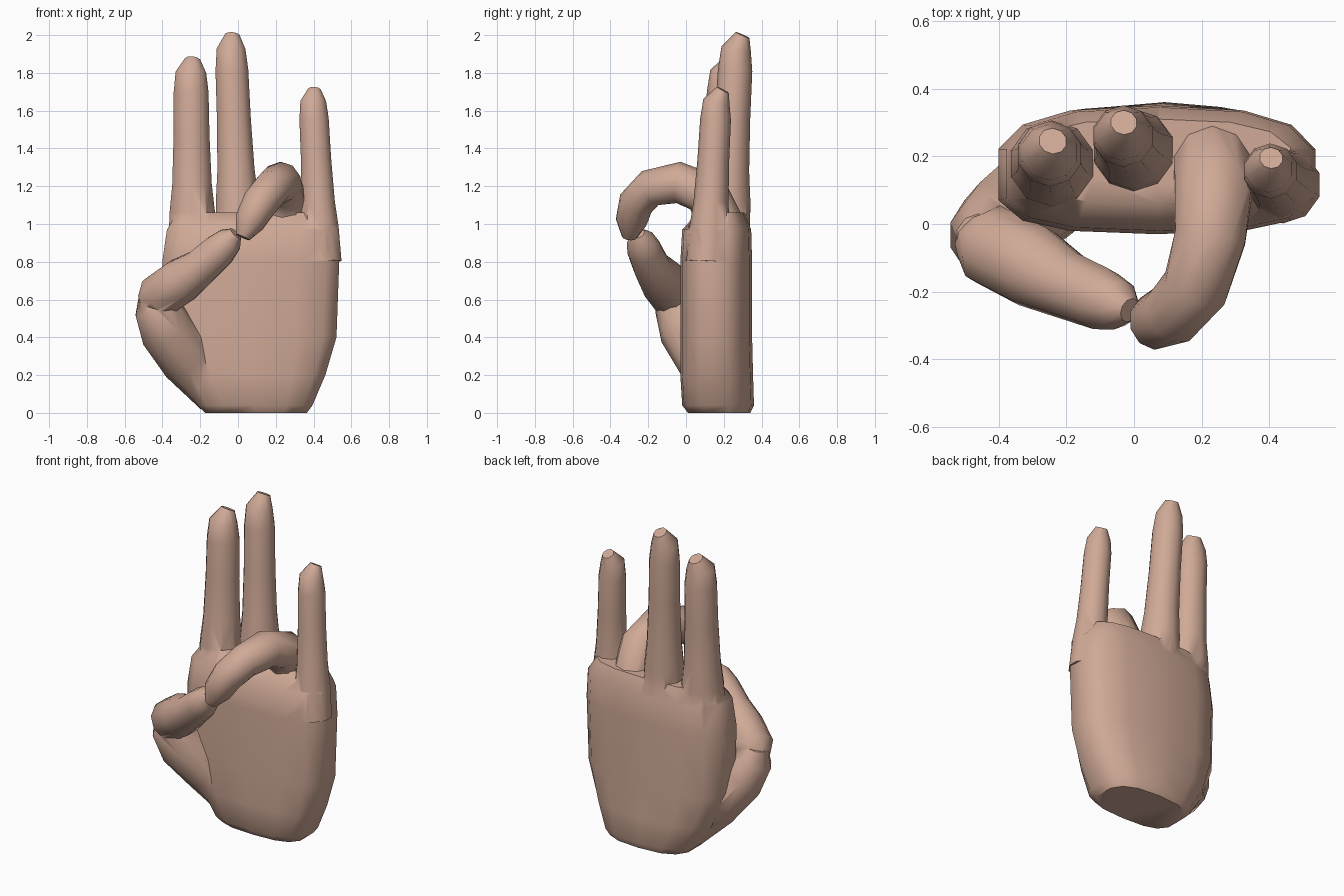
import bpy, bmesh, math
from mathutils import Vector

if "Cube" in bpy.data.objects:
    bpy.data.objects.remove(bpy.data.objects["Cube"])

skin = bpy.data.materials.new("skin")
skin.diffuse_color = (0.63, 0.40, 0.31, 1)
skin.use_nodes = True
skin.node_tree.nodes["Principled BSDF"].inputs["Base Color"].default_value = skin.diffuse_color


def loft(name, rings):
    """Skin a closed solid through rings with equal point counts."""
    bm = bmesh.new()
    loops = [[bm.verts.new(p) for p in ring] for ring in rings]
    n = len(loops[0])
    for lo, hi in zip(loops, loops[1:]):
        for i in range(n):
            j = (i + 1) % n
            bm.faces.new((lo[i], lo[j], hi[j], hi[i]))
    bm.faces.new(loops[0][::-1])
    bm.faces.new(loops[-1])
    bmesh.ops.triangulate(bm, faces=bm.faces[:])
    bmesh.ops.recalc_face_normals(bm, faces=bm.faces[:])
    me = bpy.data.meshes.new(name)
    bm.to_mesh(me)
    bm.free()
    ob = bpy.data.objects.new(name, me)
    bpy.context.collection.objects.link(ob)
    me.materials.append(skin)
    return ob


def digit(name, stations, hint=(1, 0, 0), sides=10):
    """Tube through (point, radius) stations."""
    pts = [Vector(p) for p, r in stations]
    rings = []
    for i, (p, r) in enumerate(stations):
        t = (pts[min(i + 1, len(pts) - 1)] - pts[max(i - 1, 0)]).normalized()
        nor = t.cross(Vector(hint)).normalized()
        side = nor.cross(t)
        angles = [2 * math.pi * (k + 0.5) / sides for k in range(sides)]
        rings.append([pts[i] + (side * math.cos(a) + nor * math.sin(a)) * r for a in angles])
    return loft(name, rings)


def straight_finger(name, base, tip, radius):
    """Finger from the palm to its tip: flared root, slim shaft, rounded tip."""
    a, b = Vector(base), Vector(tip)
    taper = ((0, 1.35), (.2, 1.27), (.35, 1.1), (.6, 1), (.83, .97), (.93, .85))
    stations = [(a.lerp(b, t), radius * s) for t, s in taper]
    # the pad curves back towards the nail
    stations.append((b + Vector((.01, .03, 0)), radius * .42))
    return digit(name, stations)


# palm: one rounded cross-section, fuller at the back, scaled to each level
def palm_ring(z, left, right, front, back, count=14):
    ring = []
    for k in range(count):
        a = 2 * math.pi * (k + 0.5) / count
        c, s = math.cos(a), math.sin(a)
        power = .75 if s > 0 else .5
        u = math.copysign(abs(c) ** .75, c)
        v = math.copysign(abs(s) ** power, s)
        ring.append(((left + right) / 2 + u * (right - left) / 2,
                     (front + back) / 2 + v * (back - front) / 2, z))
    return ring


palm = loft("hand", [palm_ring(*level) for level in (
    (0, -.18, .37, .01, .34),
    (.04, -.22, .4, -.02, .36),
    (.2, -.33, .47, -.03, .355),
    (.4, -.4, .53, -.03, .35),
    (.8, -.41, .545, -.03, .35),
    (.97, -.385, .535, -.02, .345),
    (1.06, -.33, .47, .06, .31))])

parts = [
    straight_finger("index_finger", (-.24, .17, .85), (-.25, .215, 1.87), .1),
    straight_finger("middle_finger", (.005, .21, .9), (-.04, .27, 2), .094),
    straight_finger("little_finger", (.44, .115, .8), (.395, .165, 1.71), .084),
]

# ring finger curls forward to meet the thumb
parts.append(digit("ring_finger", [
    ((.23, .21, .95), .12), ((.235, .11, 1.16), .12), ((.225, -.04, 1.22), .11),
    ((.18, -.19, 1.19), .1), ((.115, -.265, 1.11), .095),
    ((.06, -.29, 1.01), .083), ((.025, -.3, .93), .04)]))

# thumb root swells out of the wrist
parts.append(digit("thumb_root", [
    ((-.12, .15, .08), .1), ((-.26, .1, .28), .15), ((-.38, 0, .44), .145),
    ((-.43, -.04, .56), .125), ((-.46, -.04, .65), .07)]))
parts.append(digit("thumb", [
    ((-.49, -.04, .57), .065), ((-.43, -.06, .61), .122), ((-.3, -.125, .7), .125),
    ((-.2, -.18, .77), .102), ((-.1, -.22, .86), .094), ((-.045, -.24, .915), .075),
    ((-.012, -.255, .95), .037)], hint=(.6, 0, -.8)))

# weld everything into one skin
bpy.context.view_layer.objects.active = palm
palm.select_set(True)
for part in parts:
    mod = palm.modifiers.new("union", 'BOOLEAN')
    mod.operation = 'UNION'
    mod.solver = 'EXACT'
    mod.object = part
    bpy.ops.object.modifier_apply(modifier=mod.name)
    bpy.data.objects.remove(part)
bpy.ops.object.shade_smooth_by_angle(angle=math.radians(50))
